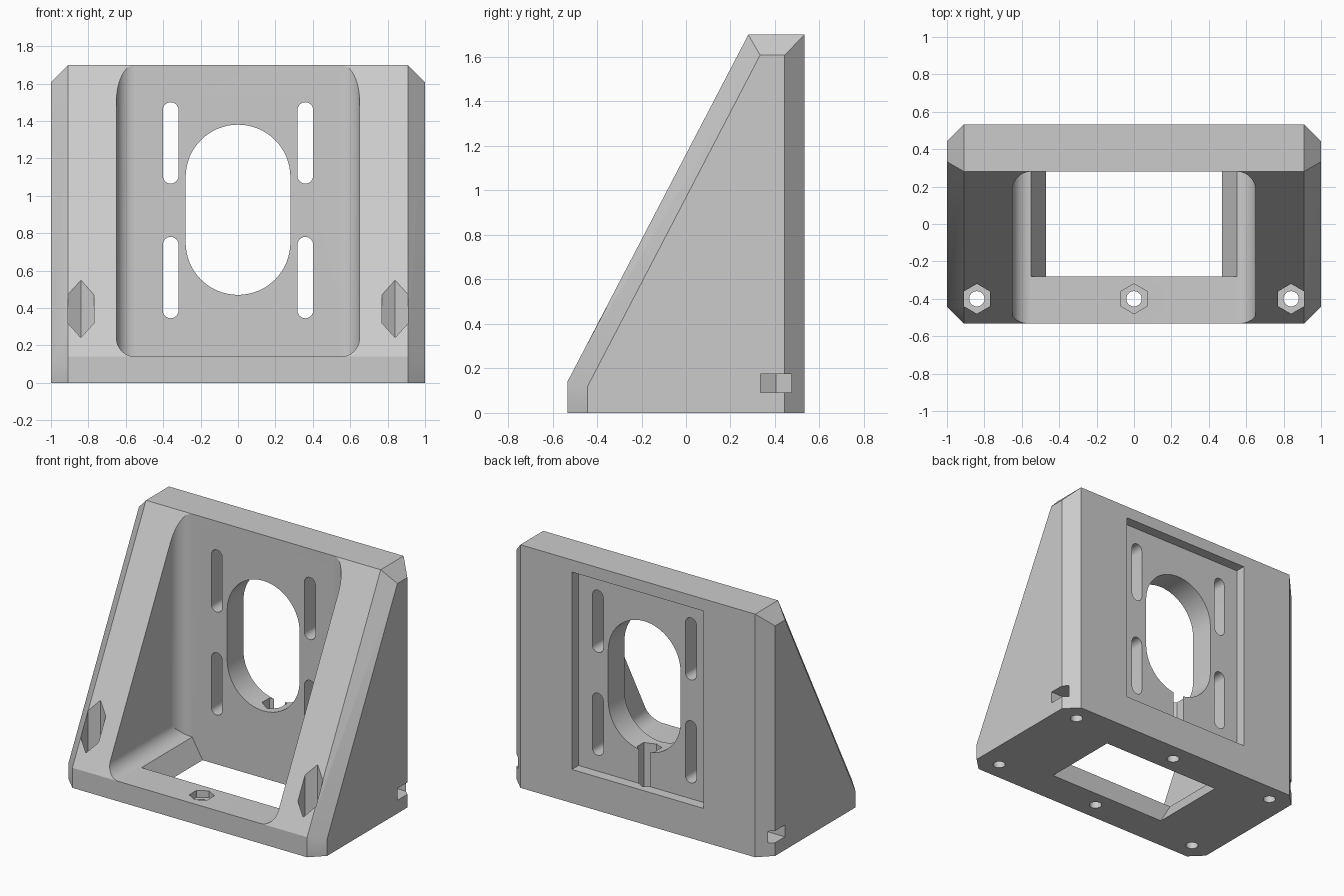
import bpy, bmesh, math

if "Cube" in bpy.data.objects:
    bpy.data.objects.remove(bpy.data.objects["Cube"])

HOLE_X, FRONT_Y, BACK_Y = 0.84, -0.40, 0.405
NUT_Z = 0.092


def new_object(name, bm):
    bmesh.ops.recalc_face_normals(bm, faces=bm.faces)
    mesh = bpy.data.meshes.new(name)
    bm.to_mesh(mesh)
    bm.free()
    obj = bpy.data.objects.new(name, mesh)
    bpy.context.collection.objects.link(obj)
    return obj


def prism(name, pts, axis, lo, hi):
    """Extrude a 2D outline along y (points are x,z) or z (points are x,y)."""
    place = (lambda a, b, c: (a, c, b)) if axis == 'y' else (lambda a, b, c: (a, b, c))
    bm = bmesh.new()
    face = bm.faces.new([bm.verts.new(place(a, b, lo)) for a, b in pts])
    ext = bmesh.ops.extrude_face_region(bm, geom=[face])
    offset = place(0, 0, hi - lo)
    for v in ext['geom']:
        if isinstance(v, bmesh.types.BMVert):
            v.co += type(v.co)(offset)
    return new_object(name, bm)


def arc(cx, cy, r, start, end, n):
    return [(cx + r * math.cos(math.radians(start + (end - start) * i / n)),
             cy + r * math.sin(math.radians(start + (end - start) * i / n)))
            for i in range(n + 1)]


def rect(x0, x1, y0, y1):
    return [(x0, y0), (x1, y0), (x1, y1), (x0, y1)]


def stadium(cx, z0, z1, r, n):
    return arc(cx, z1 - r, r, 0, 180, n) + arc(cx, z0 + r, r, 180, 360, n)


def hexagon(cx, cy, r, turn):
    return arc(cx, cy, r, turn, turn + 300, 5)


def boolean(obj, cutter, op='DIFFERENCE'):
    mod = obj.modifiers.new('cut', 'BOOLEAN')
    mod.operation, mod.solver, mod.object = op, 'EXACT', cutter
    bpy.context.view_layer.objects.active = obj
    bpy.ops.object.modifier_apply(modifier=mod.name)
    bpy.data.objects.remove(cutter)


# Solid wedge body: full profile in the middle, inset profile on the chamfered sides
full = [(-0.533, 0), (-0.533, 0.14), (0.28, 1.7), (0.533, 1.7), (0.533, 0)]
inset = [(-0.443, 0), (-0.443, 0.118), (0.333, 1.608), (0.443, 1.608), (0.443, 0)]
bm = bmesh.new()
for s in (-1, 1):
    for x, profile in ((0.908, full), (1.0, inset)):
        for y, z in profile:
            bm.verts.new((s * x, y, z))
bmesh.ops.convex_hull(bm, input=bm.verts)
bmesh.ops.dissolve_limit(bm, angle_limit=0.01, verts=bm.verts, edges=bm.edges)
bracket = new_object('angle_bracket', bm)

# Open front cavity, rounded at the floor corners and the rear corners
R = 0.10
front_outline = (arc(-0.65 + R, 0.14 + R, R, 180, 270, 12)
                 + arc(0.65 - R, 0.14 + R, R, 270, 360, 12) + [(0.65, 2.5), (-0.65, 2.5)])
top_outline = (arc(0.65 - R, 0.28 - R, R, 0, 90, 12)
               + arc(-0.65 + R, 0.28 - R, R, 90, 180, 12) + [(-0.65, -1), (0.65, -1)])
cavity = prism('cavity', front_outline, 'y', -0.9, 0.6)
boolean(cavity, prism('cavity_plan', top_outline, 'z', 0, 2.2), 'INTERSECT')
boolean(bracket, cavity)

# Tapered floor window
window = [(-0.441, -0.05), (0.441, -0.05), (0.556, 0.15), (-0.556, 0.15)]
boolean(bracket, prism('floor_window', window, 'y', -0.28, 0.28))

# Shallow recess on the back, oval opening and four adjustment slots
boolean(bracket, prism('back_recess', rect(-0.51, 0.51, 0.235, 1.615), 'y', 0.46, 0.7))
boolean(bracket, prism('oval_opening', stadium(0, 0.47, 1.38, 0.28, 32), 'y', 0.1, 0.7))
for x in (-0.36, 0.36):
    for z0, z1 in ((0.345, 0.78), (1.065, 1.5)):
        boolean(bracket, prism('slot', stadium(x, z0, z1, 0.042, 12), 'y', 0.1, 0.7))

# Base screw holes and nut pockets
for x in (-HOLE_X, 0, HOLE_X):
    for y in (FRONT_Y, BACK_Y):
        boolean(bracket, prism('screw_hole', arc(x, y, 0.041, 0, 345, 23), 'z', -0.1, 0.13))
    boolean(bracket, prism('front_nut', hexagon(x, FRONT_Y, 0.08, 30), 'z', NUT_Z, 1.0))
boolean(bracket, prism('back_nut', hexagon(0, BACK_Y, 0.08, 30), 'z', NUT_Z, 0.6))

# Rear nut slots entering from the sides
for s in (-1, 1):
    h = 0.07
    tip = s * (HOLE_X - 0.08)
    near = s * (HOLE_X - 0.04)
    outline = [(tip, BACK_Y), (near, BACK_Y - h), (s * 1.2, BACK_Y - h),
               (s * 1.2, BACK_Y + h), (near, BACK_Y + h)]
    boolean(bracket, prism('side_nut_slot', outline, 'z', NUT_Z, 0.175))

# Material and shading
grey = bpy.data.materials.new('light_grey')
grey.diffuse_color = (0.6, 0.6, 0.6, 1)
grey.use_nodes = True
grey.node_tree.nodes["Principled BSDF"].inputs["Base Color"].default_value = grey.diffuse_color
bracket.data.materials.clear()
bracket.data.materials.append(grey)
for p in bracket.data.polygons:
    p.material_index = 0
bpy.ops.object.select_all(action='DESELECT')
bracket.select_set(True)
bpy.context.view_layer.objects.active = bracket
bpy.ops.object.shade_smooth_by_angle(angle=math.radians(25))
